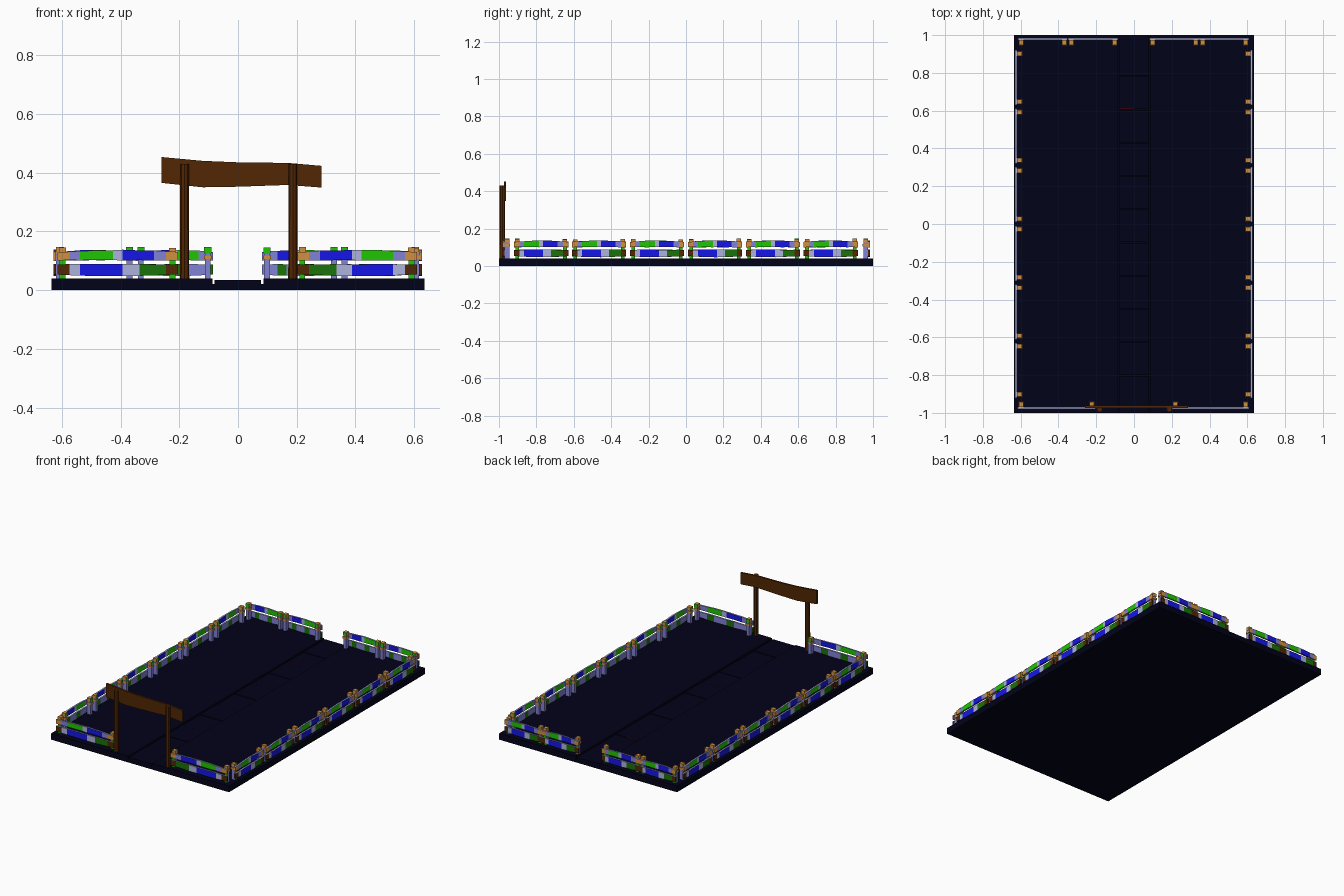
import bpy, bmesh, math, random
from mathutils import Matrix, Vector

if "Cube" in bpy.data.objects:
    bpy.data.objects.remove(bpy.data.objects["Cube"])

random.seed(4)
COL = {
    "navy_ground": (0.0006, 0.0006, 0.010),
    "lavender": (0.22, 0.22, 0.66),
    "pale_lavender": (0.42, 0.45, 0.72),
    "blue": (0.008, 0.008, 0.80),
    "green": (0.015, 0.56, 0.001),
    "dark_green": (0.010, 0.17, 0.002),
    "orange_tan": (0.64, 0.28, 0.05),
    "dark_brown": (0.085, 0.020, 0.001),
    "dark_red": (0.035, 0.0, 0.002),
}
MATS = []
for n, c in COL.items():
    m = bpy.data.materials.new(n)
    m.diffuse_color = (*c, 1)
    m.use_nodes = True
    m.node_tree.nodes["Principled BSDF"].inputs["Base Color"].default_value = m.diffuse_color
    MATS.append(m)
NAVY, LAV, PALE, BLUE, GREEN, DGREEN, ORANGE, BROWN, RED = range(9)


def finish(bm, name, matrix=Matrix(), keep=False, mat=0):
    bmesh.ops.recalc_face_normals(bm, faces=bm.faces)
    me = bpy.data.meshes.new(name)
    bm.to_mesh(me)
    bm.free()
    for m in (MATS if keep else [MATS[mat]]):
        me.materials.append(m)
    ob = bpy.data.objects.new(name, me)
    ob.matrix_world = matrix
    bpy.context.collection.objects.link(ob)
    return ob


def add_box(bm, x0, x1, y0, y1, z0, z1):
    r = bmesh.ops.create_cube(bm, size=1)
    for v in r["verts"]:
        v.co = Vector((x0 if v.co.x < 0 else x1, y0 if v.co.y < 0 else y1,
                       z0 if v.co.z < 0 else z1))
    return list({f for v in r["verts"] for f in v.link_faces})


def add_strip(bm, stations, y0, y1, colour):
    """Bar along x from (x, z_low, z_high); colour(i, side) gives a material."""
    rings = [[bm.verts.new(p) for p in ((x, y0, a), (x, y1, a), (x, y1, b), (x, y0, b))]
             for x, a, b in stations]
    for i in range(len(rings) - 1):
        for k, side in enumerate(("bottom", "in", "top", "out")):
            f = bm.faces.new((rings[i][k], rings[i][(k + 1) % 4],
                              rings[i + 1][(k + 1) % 4], rings[i + 1][k]))
            f.material_index = colour(i, side)
    for i, r in ((0, rings[0]), (len(rings) - 2, rings[-1])):
        bm.faces.new(r).material_index = colour(i, "out")


# Ground: lower slab, two raised lawns, sunken path slabs
bm = bmesh.new()
add_box(bm, -0.636, 0.636, -1, 1, 0, 0.02)
for s in (-1, 1):
    add_box(bm, *sorted((s * 0.636, s * 0.086)), -1, 1, 0.02, 0.04)
finish(bm, "ground")
edges = [-1] + [-0.80 + 0.176 * i for i in range(10)] + [1]
for i, (a, b) in enumerate(zip(edges, edges[1:])):
    bm = bmesh.new()
    add_box(bm, -0.08, 0.079, a, b - (0.004 if b < 1 else 0), 0.02, 0.034 - 0.002 * (i % 2))
    finish(bm, "path_slab")
bm = bmesh.new()
add_box(bm, -0.075, 0.0, 0.605, 0.613, 0.03, 0.035)
finish(bm, "path_marker", mat=RED)

# Fence section: two posts inside, two bent rails outside
UPPER = [ORANGE, LAV, GREEN, GREEN, PALE, BLUE, BLUE, LAV, ORANGE]
LOWER = [BROWN, PALE, BLUE, BLUE, BLUE, PALE, DGREEN, DGREEN, BROWN]
CUTS = [0, 0.1, 0.19, 0.33, 0.46, 0.54, 0.68, 0.8, 0.9, 1]


def post_colour(n, cap):
    """Tan top and cap, green inside of the cap, lavender shaft."""
    if n.z > 0.5:
        return ORANGE
    if n.y > 0.5:
        return GREEN if cap else LAV
    if n.y < -0.5:
        return ORANGE if cap else GREEN
    return ORANGE if cap else LAV


def fence(px, py, angle, length, flip=False):
    bm = bmesh.new()
    for s in (-1, 1):
        x = s * length / 2
        top = 0.145 + random.uniform(-0.003, 0.002)
        for z0, z1, w in ((0.04, 0.125, 0.010), (0.125, top, 0.012)):
            for f in add_box(bm, x - w, x + w, -0.004, 0.022, z0, z1):
                f.normal_update()
                f.material_index = post_colour(f.normal, z0 > 0.1)
        # small binding block around the post at the upper rail
        for f in add_box(bm, x - 0.013, x + 0.013, -0.003, 0.025, 0.105, 0.118):
            f.material_index = ORANGE
    for zc, h, cols in ((0.115, 0.029, UPPER), (0.07, 0.034, LOWER)):
        st = []
        for t in CUTS:
            bend = 0.004 * math.sin(math.pi * t) * (1 if zc > 0.1 else -0.5)
            hh = h / 2 + 0.003 * math.sin(math.pi * t) + random.uniform(-0.001, 0.001)
            x = (t - 0.5) * (length + 0.036)
            st.append((x, zc + bend - hh, zc + bend + hh))

        def colour(i, side, cols=cols):
            c = cols[len(cols) - 1 - i] if flip else cols[i]
            if side == "top":
                return PALE
            if side == "in" and cols is LOWER:
                return LAV if i % 3 else DGREEN
            if side == "in" and c == ORANGE:
                return LAV
            return c
        add_strip(bm, st, -0.014, -0.004, colour)
    M = Matrix.Translation((px, py, 0)) @ Matrix.Rotation(math.radians(angle), 4, "Z")
    finish(bm, "fence_section", M, keep=True)


for i in range(6):
    y = -0.775 + 0.31 * i
    fence(0.613, y, 90, 0.255)
    fence(-0.615, y, -90, 0.255)
for x in (-0.483, -0.217, 0.213, 0.477):
    fence(x, 0.97, 180, 0.228)
fence(-0.41, -0.966, 0, 0.375)
fence(0.405, -0.966, 0, 0.372, flip=True)

# Gate: two poles and a warped board behind them
for x in (-0.182, 0.187):
    bm = bmesh.new()
    bmesh.ops.create_cone(bm, cap_ends=True, segments=8, radius1=0.016,
                          radius2=0.0145, depth=0.39)
    finish(bm, "gate_pole", Matrix.Translation((x, -0.982, 0.235)), mat=BROWN)
bm = bmesh.new()
add_strip(bm, [(-0.26, 0.365, 0.453), (-0.12, 0.35, 0.44), (0, 0.352, 0.435),
               (0.17, 0.358, 0.433), (0.285, 0.349, 0.423)],
          -0.974, -0.962, lambda i, s: 0)
finish(bm, "gate_board", mat=BROWN)
